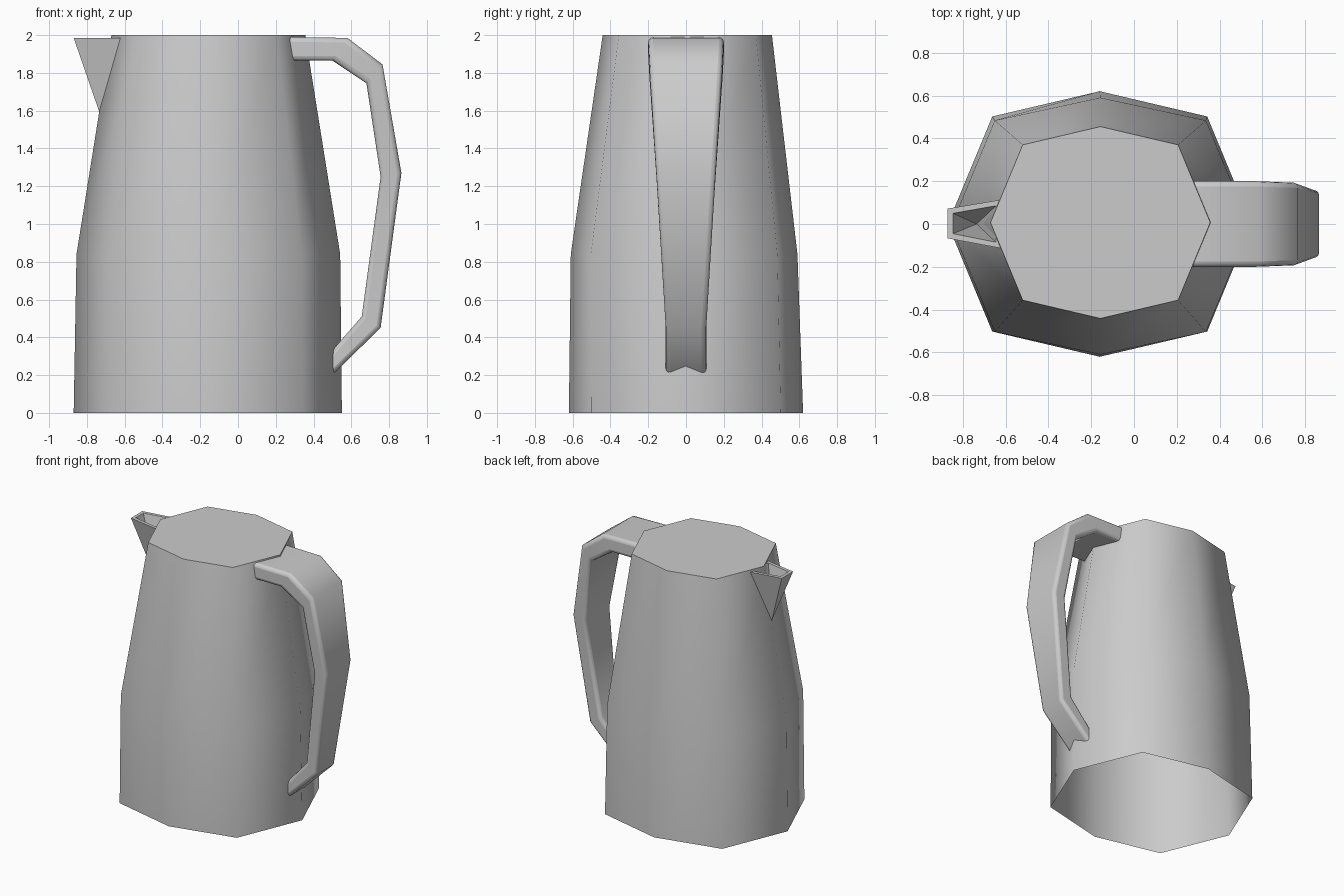
import bpy, bmesh, math

if "Cube" in bpy.data.objects:
    bpy.data.objects.remove(bpy.data.objects["Cube"])


def make(name, verts, faces, angle):
    """Build a mesh object with consistent normals and angle-based smoothing."""
    me = bpy.data.meshes.new(name)
    bm = bmesh.new()
    vs = [bm.verts.new(v) for v in verts]
    for f in faces:
        bm.faces.new([vs[i] for i in f])
    bmesh.ops.recalc_face_normals(bm, faces=bm.faces)
    bm.to_mesh(me)
    bm.free()
    ob = bpy.data.objects.new(name, me)
    bpy.context.collection.objects.link(ob)
    bpy.ops.object.select_all(action='DESELECT')
    bpy.context.view_layer.objects.active = ob
    ob.select_set(True)
    bpy.ops.object.shade_smooth_by_angle(angle=math.radians(angle))
    return ob


def tube_faces(rings, n):
    return [(r * n + i, r * n + (i + 1) % n, (r + 1) * n + (i + 1) % n, (r + 1) * n + i)
            for r in range(rings - 1) for i in range(n)]


# Body: squashed octagon tapering upwards, closed top and open underside
body_rings = [  # z, x centre, y centre, radius, half depth at front/back corners
    (0.0, -0.16, 0.0, 0.71, 0.62),
    (0.84, -0.157, -0.01, 0.698, 0.6),
    (2.0, -0.157, 0.007, 0.513, 0.448),
]
verts = []
for z, cx, cy, r, ry in body_rings:
    for i in range(8):
        a = i * math.pi / 4
        verts.append((cx + r * math.cos(a), cy + (ry if i in (2, 6) else r) * math.sin(a), z))
body = make("body", verts, tube_faces(3, 8) + [tuple(range(16, 24))], 65)
# Keep the flat lid crisp
for e in body.data.edges:
    if all(body.data.vertices[v].co.z > 1.99 for v in e.vertices):
        e.use_edge_sharp = True

# Handle: flat strap that narrows downwards, with rounded long edges
handle_path = [  # outer x, z, inner x, z, half width
    (0.27, 1.99, 0.27, 1.865, 0.2),
    (0.58, 1.985, 0.5, 1.865, 0.2),
    (0.765, 1.845, 0.68, 1.745, 0.193),
    (0.865, 1.27, 0.755, 1.25, 0.157),
    (0.755, 0.45, 0.655, 0.51, 0.108),
    (0.485, 0.187, 0.485, 0.315, 0.108),
]
verts = []
for ox, oz, ix, iz, w in handle_path:
    verts += [(ox, -w, oz), (ox, w, oz), (ix, w, iz), (ix, -w, iz)]
handle = make("handle", verts, tube_faces(len(handle_path), 4), 60)
bevel = handle.modifiers.new("rounded_edges", 'BEVEL')
bevel.width = 0.025
bevel.segments = 3
bevel.limit_method = 'ANGLE'
bevel.angle_limit = math.radians(65)

# Spout: hollow inverted pyramid, outer and inner shells joined by a rim
outer = [(-0.87, -0.067, 1.985), (-0.87, 0.072, 1.985), (-0.622, 0.113, 1.985), (-0.622, -0.113, 1.985)]
inner = [(-0.845, -0.045, 1.985), (-0.845, 0.05, 1.985), (-0.645, 0.085, 1.985), (-0.645, -0.085, 1.985)]
tips = [(-0.735, 0.0, 1.595), (-0.735, 0.0, 1.68)]
faces = tube_faces(2, 4)
for i in range(4):
    j = (i + 1) % 4
    faces += [(i, j, 8), (4 + i, 4 + j, 9)]
make("spout", outer + inner + tips, faces, 30)
